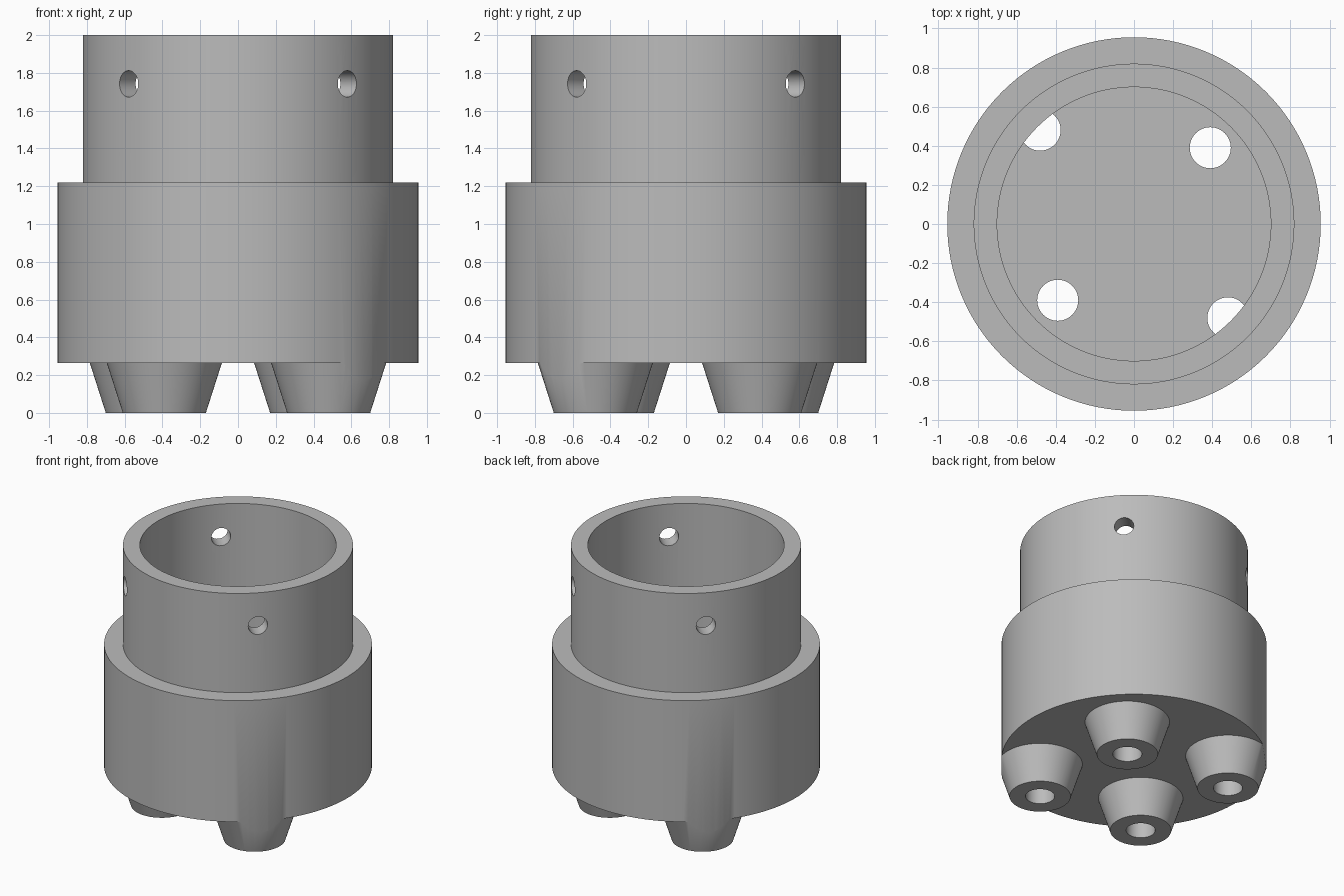
import bpy
from math import pi, sqrt

old = bpy.data.objects.get("Cube")
if old:
    bpy.data.objects.remove(old, do_unlink=True)

BODY_R, BARREL_R, BORE_R = 0.955, 0.82, 0.70
BASE_Z, SHOULDER_Z, TOP_Z, FLOOR_Z = 0.265, 1.22, 2.0, 0.40

grey = bpy.data.materials.new("plain grey")
grey.use_nodes = True
grey.diffuse_color = (0.5, 0.5, 0.5, 1)
grey.node_tree.nodes["Principled BSDF"].inputs["Base Color"].default_value = (0.5, 0.5, 0.5, 1)


def cone(name, r_bottom, r_top, z0, z1, x=0, y=0, segments=64):
    bpy.ops.mesh.primitive_cone_add(vertices=segments, radius1=r_bottom, radius2=r_top,
                                    depth=z1 - z0, location=(x, y, (z0 + z1) / 2))
    obj = bpy.context.object
    obj.name = name
    obj.data.materials.append(grey)
    return obj


def cylinder(name, r, z0, z1, x=0, y=0, segments=128):
    return cone(name, r, r, z0, z1, x, y, segments)


def combine(target, tool, operation):
    """Apply a boolean and discard the tool."""
    mod = target.modifiers.new(tool.name, "BOOLEAN")
    mod.operation, mod.solver, mod.object = operation, "EXACT", tool
    bpy.context.view_layer.objects.active = target
    bpy.ops.object.modifier_apply(modifier=mod.name)
    bpy.data.objects.remove(tool, do_unlink=True)


# Feet: two nearer the axis, two further out on the other diagonal
feet = [(0.39, 0.39), (-0.39, -0.39), (-0.48, 0.48), (0.48, -0.48)]
foot_r, slope, embed = 0.22, 0.32, 0.05

# Oversized base joined to the tapered feet, then trimmed to the body radius
body = cylinder("stepped_socket", 1.1, BASE_Z, SHOULDER_Z)
for x, y in feet:
    top = BASE_Z + embed
    combine(body, cone("foot", foot_r, foot_r + slope * top, 0, top, x, y), "UNION")
combine(body, cylinder("trim", BODY_R, -0.2, TOP_Z), "INTERSECT")

# Narrower barrel on top
combine(body, cylinder("barrel", BARREL_R, 0.8, TOP_Z), "UNION")

# Foot holes and the main bore
for x, y in feet:
    combine(body, cylinder("foot_hole", 0.105, -0.1, FLOOR_Z + 0.002, x, y, 48), "DIFFERENCE")
combine(body, cylinder("bore", BORE_R, FLOOR_Z, TOP_Z + 0.2), "DIFFERENCE")

# Cross-drilled pin holes on both diagonals
for angle in (pi / 4, -pi / 4):
    pin = cylinder("pin_hole", 0.07, -1.2, 1.2, segments=40)
    pin.location = (0, 0, 1.742)
    pin.rotation_euler = (pi / 2, 0, angle)
    bpy.context.view_layer.update()
    combine(body, pin, "DIFFERENCE")

# Smooth walls, sharp rims
bpy.ops.object.select_all(action="DESELECT")
body.select_set(True)
bpy.context.view_layer.objects.active = body
bpy.ops.object.transform_apply(location=True, rotation=True, scale=True)
bpy.ops.object.shade_smooth_by_angle(angle=pi / 6)
